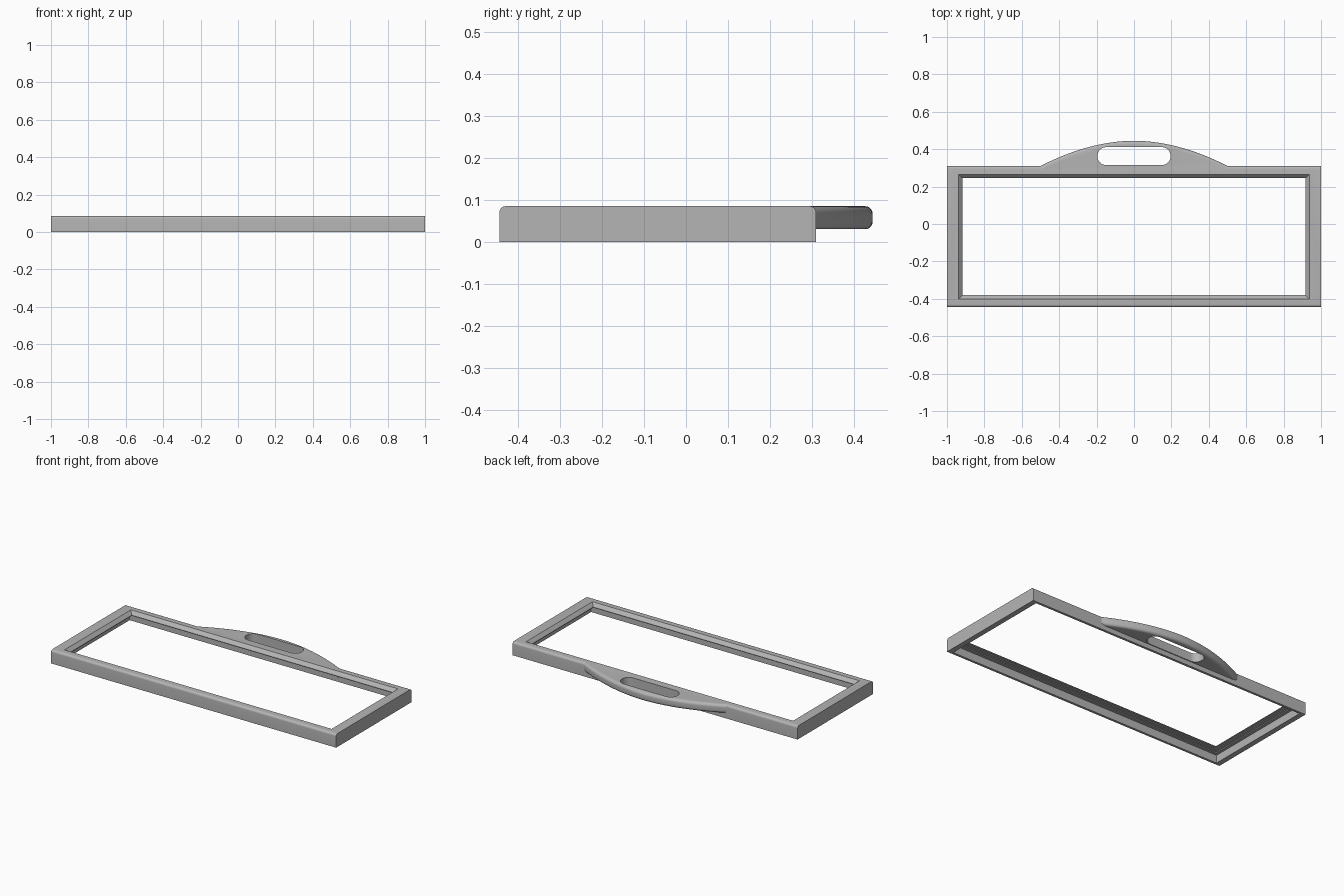
import bpy, bmesh, math

cube = bpy.data.objects.get("Cube")
if cube:
    bpy.data.objects.remove(cube)

grey = bpy.data.materials.new("light grey")
grey.use_nodes = True
colour = (0.46, 0.46, 0.46, 1)
grey.diffuse_color = colour
grey.node_tree.nodes["Principled BSDF"].inputs["Base Color"].default_value = colour

FRONT, BACK, TOP = -0.445, 0.31, 0.085


def loft(name, rings):
    """Closed solid through matching rings of points."""
    bm = bmesh.new()
    loops = [[bm.verts.new(p) for p in ring] for ring in rings]
    n = len(loops[0])
    for a, b in zip(loops, loops[1:]):
        for i in range(n):
            j = (i + 1) % n
            bm.faces.new((a[i], a[j], b[j], b[i]))
    bm.faces.new(loops[0][::-1])
    bm.faces.new(loops[-1])
    bmesh.ops.recalc_face_normals(bm, faces=bm.faces)
    mesh = bpy.data.meshes.new(name)
    bm.to_mesh(mesh)
    bm.free()
    mesh.materials.append(grey)
    obj = bpy.data.objects.new(name, mesh)
    bpy.context.collection.objects.link(obj)
    return obj


def cut(obj, cutter):
    """Subtract the cutter, then smooth the curved faces."""
    mod = obj.modifiers.new("cut", "BOOLEAN")
    mod.operation, mod.solver, mod.object = "DIFFERENCE", "EXACT", cutter
    bpy.ops.object.select_all(action="DESELECT")
    obj.select_set(True)
    bpy.context.view_layer.objects.active = obj
    bpy.ops.object.modifier_apply(modifier=mod.name)
    bpy.data.objects.remove(cutter)
    bpy.ops.object.shade_smooth_by_angle(angle=math.radians(30))


def arc(cx, cy, r, start, end, steps):
    angles = [math.radians(start + (end - start) * i / steps) for i in range(steps + 1)]
    return [(cx + r * math.cos(a), cy + r * math.sin(a)) for a in angles]


# Frame: rail section with rounded long top edges, extruded sideways
R = 0.015
section = [(FRONT, 0), (BACK, 0)]
section += arc(BACK - R, TOP - R, R, 0, 90, 6)
section += arc(FRONT + R, TOP - R, R, 90, 180, 6)
frame = loft("frame", [[(x, y, z) for y, z in section] for x in (-1, 1)])


# Opening: hollow underside, stepped lip and sloping top edge
def rectangle(inset, z):
    x, front, back = 1 - inset, FRONT + inset - 0.018, BACK - inset + 0.018
    return [(-x, front, z), (x, front, z), (x, back, z), (-x, back, z)]


steps = [(0.033, -0.02), (0.033, 0.05), (0.05, 0.05), (0.05, 0.056),
         (0.066, 0.056), (0.066, 0.06), (0.083, 0.06), (0.083, 0.064),
         (0.063, TOP), (0.063, TOP + 0.02)]
cut(frame, loft("opening_cutter", [rectangle(*s) for s in steps]))

# Handle: bowed plate with flared ends and a rounded rim
W, ROOT, PEAK, LOW, RIM = 0.5, BACK - R, 0.445, 0.03, 0.018
N = 48


def bow(t):
    """Outer edge of the handle, t from -1 to 1."""
    return BACK + (PEAK - BACK) * (1 - abs(t) ** 1.9)


def handle_ring(inset, z):
    edge = [(-1 + 2 * i / N) for i in range(N + 1)]
    pts = [(W * t, max(bow(t) - inset, ROOT), z) for t in edge]
    return [(-W, ROOT - 0.005, z)] + pts + [(W, ROOT - 0.005, z)]


rings = []
for base, sign, angles in ((LOW + RIM, -1, range(90, -1, -15)), (TOP - RIM, 1, range(0, 91, 15))):
    for a in angles:
        a = math.radians(a)
        rings.append(handle_ring(RIM * (1 - math.cos(a)), base + sign * RIM * math.sin(a)))
handle = loft("handle", rings)

# Grip slot
SX, SR, LO, HI = 0.195, 0.046, 0.315, 0.411
slot = []
for cx, cy, a in ((SX - SR, HI - SR, 0), (SR - SX, HI - SR, 90),
                  (SR - SX, LO + SR, 180), (SX - SR, LO + SR, 270)):
    slot += arc(cx, cy, SR, a, a + 90, 8)
cut(handle, loft("slot_cutter", [[(x, y, z) for x, y in slot] for z in (0, 0.12)]))
